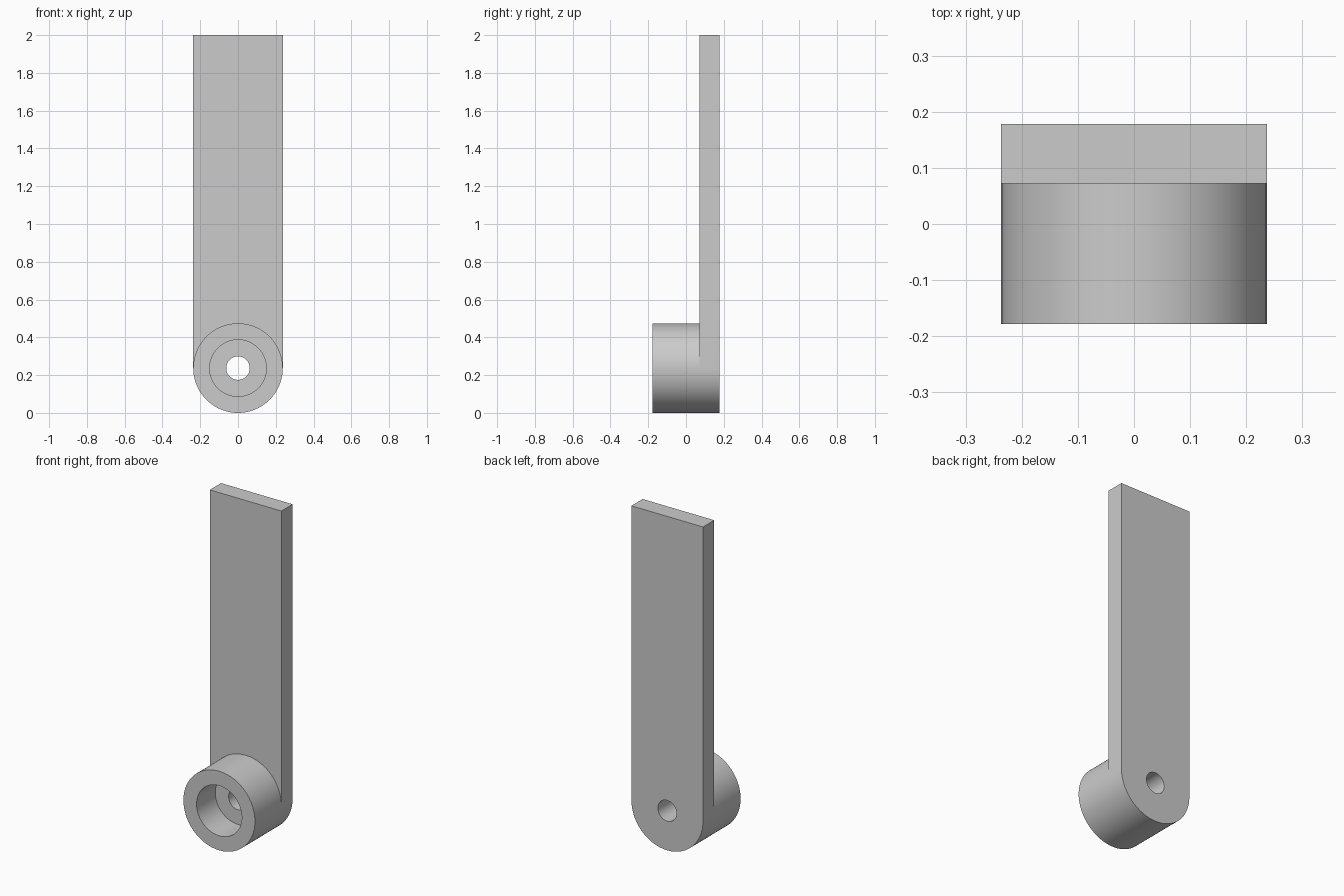
import bpy, bmesh
from math import sin, cos, pi, radians

cube = bpy.data.objects.get("Cube")
if cube:
    bpy.data.objects.remove(cube)

N = 96                                    # segments around the boss
R, BORE, HOLE = 0.237, 0.15, 0.062        # radii
FRONT, FLOOR, PLATE, BACK = -0.178, 0.0, 0.072, 0.178
TOP = 2.0

grey = bpy.data.materials.new("plain grey")
grey.use_nodes = True
grey.diffuse_color = (0.6, 0.6, 0.6, 1)
grey.node_tree.nodes["Principled BSDF"].inputs["Base Color"].default_value = (0.6, 0.6, 0.6, 1)

bm = bmesh.new()


def ring(r, y):
    """Circle about the boss axis, starting at +x and rising."""
    return [bm.verts.new((r * cos(2 * pi * i / N), y, R + r * sin(2 * pi * i / N)))
            for i in range(N)]


def bridge(a, b, start=0, end=N):
    for i in range(start, end):
        j = (i + 1) % N
        bm.faces.new((a[i], a[j], b[j], b[i]))


# Boss: outer wall, front rim, counterbore, floor and through hole
rim, mid = ring(R, FRONT), ring(R, PLATE)
bore_front, bore_floor = ring(BORE, FRONT), ring(BORE, FLOOR)
hole_floor, hole_back = ring(HOLE, FLOOR), ring(HOLE, BACK)
loops = [mid, rim, bore_front, bore_floor, hole_floor, hole_back]
for a, b in zip(loops, loops[1:]):
    bridge(a, b)

# Rounded lower end of the plate
half, quarter = N // 2, N // 4
low = {i % N: bm.verts.new((mid[i % N].co.x, BACK, mid[i % N].co.z))
       for i in range(half, N + 1)}
bridge(mid, low, half, N)

# Straight arm of the plate
fr, fl, br, bl = [bm.verts.new((x, y, TOP)) for y in (PLATE, BACK) for x in (R, -R)]
bm.faces.new((fr, fl, bl, br))
bm.faces.new((mid[0], fr, br, low[0]))
bm.faces.new((mid[half], fl, bl, low[half]))
bm.faces.new(mid[:half + 1] + [fl, fr])

# Back of the plate, split in two around the hole
top_mid = bm.verts.new((0, BACK, TOP))
bottom = half + quarter
bm.faces.new([top_mid, bl] + [low[i] for i in range(half, bottom + 1)]
             + [hole_back[i] for i in range(bottom, quarter - 1, -1)])
bm.faces.new([top_mid, br] + [low[i % N] for i in range(N, bottom - 1, -1)]
             + [hole_back[i % N] for i in range(bottom, N + quarter + 1)])

# Join the split point into the top edge
top_face = next(f for f in bm.faces if {fr, fl, bl, br} == set(f.verts))
bm.faces.remove(top_face)
bm.faces.new((fr, fl, bl, top_mid, br))
for e in [e for e in bm.edges if not e.link_faces]:
    bm.edges.remove(e)

bmesh.ops.recalc_face_normals(bm, faces=bm.faces)
mesh = bpy.data.meshes.new("arm_with_boss")
bm.to_mesh(mesh)
bm.free()
mesh.materials.append(grey)
arm = bpy.data.objects.new("arm_with_boss", mesh)
bpy.context.collection.objects.link(arm)

bpy.ops.object.select_all(action="DESELECT")
arm.select_set(True)
bpy.context.view_layer.objects.active = arm
bpy.ops.object.shade_smooth_by_angle(angle=radians(30))
